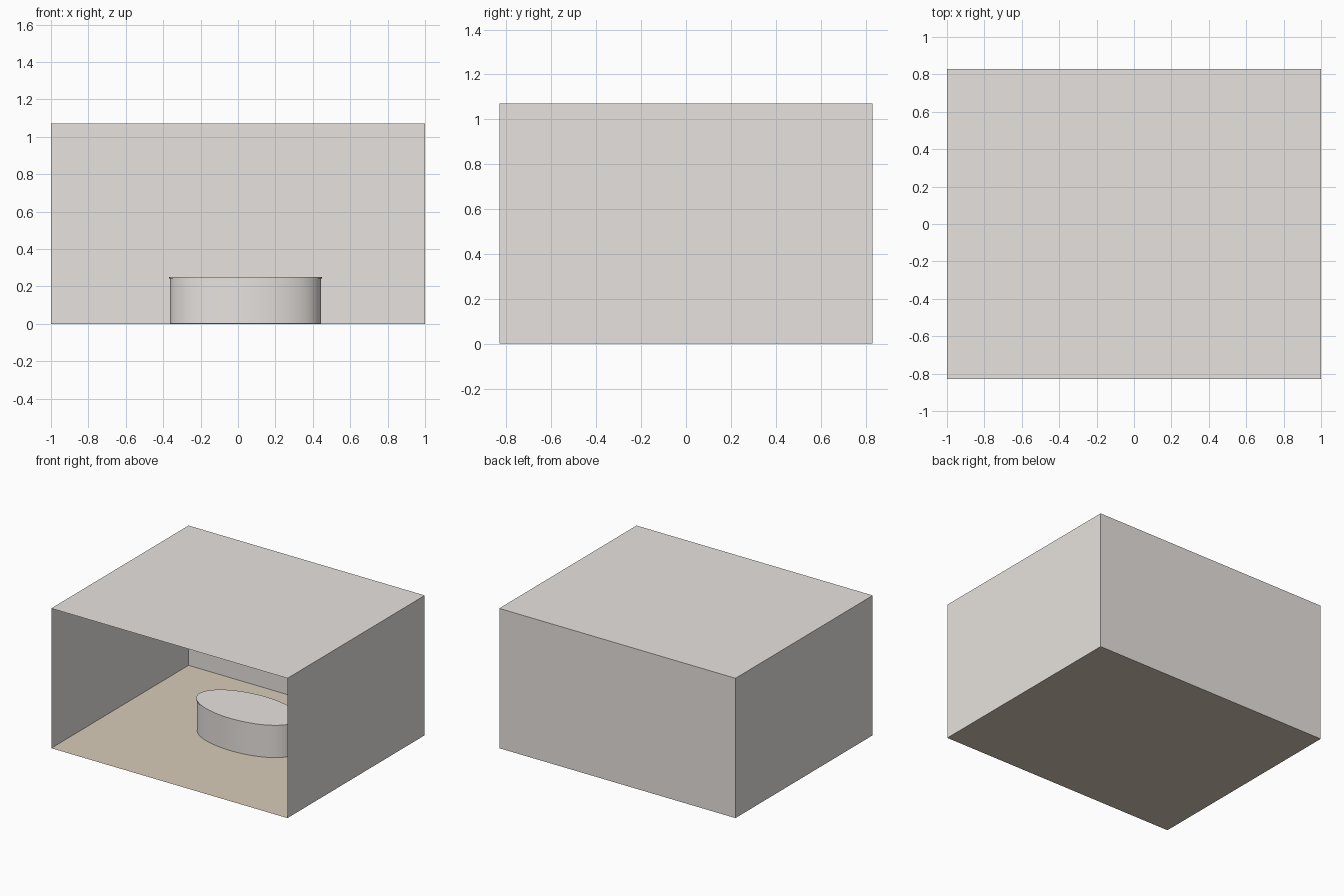
import bpy, bmesh, math

if "Cube" in bpy.data.objects:
    bpy.data.objects.remove(bpy.data.objects["Cube"])

W, D, H = 1.0, 0.83, 1.07   # half width, half depth, height


def material(name, rgb):
    m = bpy.data.materials.new(name)
    m.diffuse_color = (*rgb, 1.0)
    m.use_nodes = True
    m.node_tree.nodes["Principled BSDF"].inputs["Base Color"].default_value = m.diffuse_color
    return m


wall_grey = material("warm light grey", (0.80, 0.765, 0.735))
floor_tan = material("floor tan", (0.68, 0.60, 0.48))


def add_object(name, bm, mat):
    me = bpy.data.meshes.new(name)
    bm.normal_update()
    bm.to_mesh(me)
    bm.free()
    me.materials.append(mat)
    ob = bpy.data.objects.new(name, me)
    bpy.context.collection.objects.link(ob)
    return ob


def panel(name, corners, mat):
    bm = bmesh.new()
    bm.faces.new([bm.verts.new(c) for c in corners])
    return add_object(name, bm, mat)


# Room shell: thin sheets, open at the front
panel("floor", [(-W, -D, 0), (W, -D, 0), (W, D, 0), (-W, D, 0)], floor_tan)
panel("ceiling", [(-W, -D, H), (W, -D, H), (W, D, H), (-W, D, H)], wall_grey)
panel("back_wall", [(-W, D, 0), (W, D, 0), (W, D, H), (-W, D, H)], wall_grey)
for name, x in (("left_wall", -W), ("right_wall", W)):
    panel(name, [(x, -D, 0), (x, D, 0), (x, D, H), (x, -D, H)], wall_grey)

# Oval platform with a fine lip around its top
CX, CY, RX, RY, N = 0.04, 0.06, 0.408, 0.216, 64
profile = [(-0.004, 0.001), (-0.004, 0.243), (0.0, 0.243), (0.0, 0.25)]
bm = bmesh.new()
rings = []
for off, z in profile:
    rings.append([bm.verts.new((CX + (RX + off) * math.cos(2 * math.pi * i / N),
                                CY + (RY + off) * math.sin(2 * math.pi * i / N), z))
                  for i in range(N)])
for a, b in zip(rings, rings[1:]):
    for i in range(N):
        j = (i + 1) % N
        bm.faces.new((a[i], a[j], b[j], b[i]))
bm.faces.new(rings[-1])
platform = add_object("oval_platform", bm, wall_grey)
bpy.context.view_layer.objects.active = platform
platform.select_set(True)
bpy.ops.object.shade_smooth_by_angle(angle=math.radians(30))
